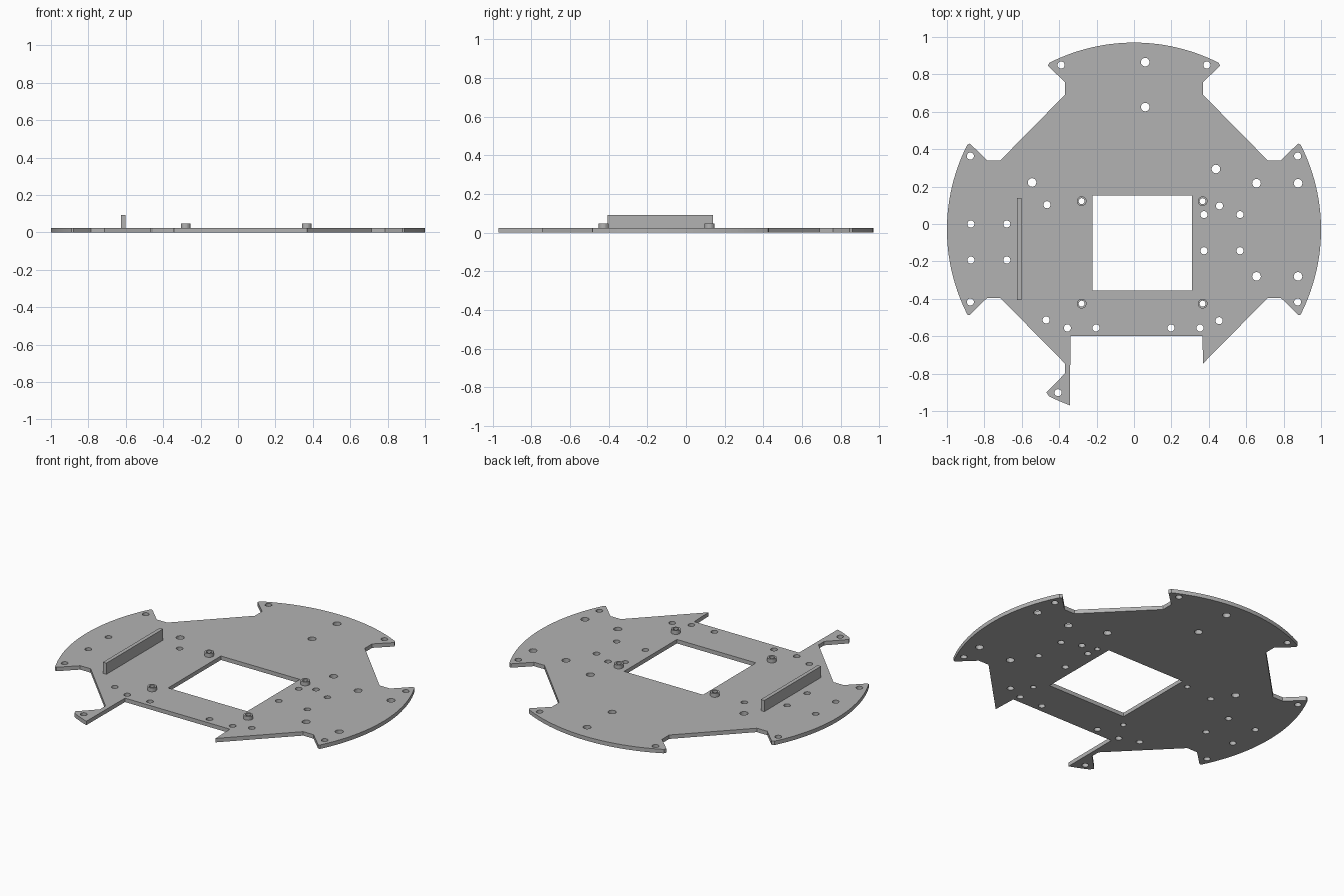
import bpy
from math import cos, sin, radians

cube = bpy.data.objects.get("Cube")
if cube:
    bpy.data.objects.remove(cube, do_unlink=True)

THICK = 0.024
CENTRE_Y = -0.03

grey = bpy.data.materials.new("plain grey")
grey.use_nodes = True
colour = (0.45, 0.45, 0.45, 1)
grey.diffuse_color = colour
grey.node_tree.nodes["Principled BSDF"].inputs["Base Color"].default_value = colour


def arc(start, end, steps, radius=1.0, centre=(0, CENTRE_Y)):
    """Points along a circular arc, angles in degrees."""
    angles = [radians(start + (end - start) * i / steps) for i in range(steps + 1)]
    return [(centre[0] + radius * cos(a), centre[1] + radius * sin(a)) for a in angles]


def circle(x, y, radius, sides=20):
    return arc(0, 360, sides, radius, (x, y))[:-1]


def rectangle(x0, x1, y0, y1):
    return [(x0, y0), (x1, y0), (x1, y1), (x0, y1)]


def mirrored(points):
    """Mirror left to right and reverse, so the outline keeps its direction."""
    return [(-x, y) for x, y in reversed(points)]


def extruded(name, loops, bottom, top):
    """Flat shape from closed loops (inner loops are holes), given a thickness."""
    curve = bpy.data.curves.new(name, "CURVE")
    curve.dimensions = "2D"
    curve.fill_mode = "BOTH"
    curve.extrude = (top - bottom) / 2
    for loop in loops:
        spline = curve.splines.new("POLY")
        spline.points.add(len(loop) - 1)
        for point, (x, y) in zip(spline.points, loop):
            point.co = (x, y, 0, 1)
        spline.use_cyclic_u = True
        spline.use_smooth = False
    curve.materials.append(grey)
    obj = bpy.data.objects.new(name, curve)
    obj.location.z = (top + bottom) / 2
    bpy.context.collection.objects.link(obj)
    bpy.ops.object.select_all(action="DESELECT")
    obj.select_set(True)
    bpy.context.view_layer.objects.active = obj
    bpy.ops.object.convert(target="MESH")
    return obj


# Outline of the base plate: rim arcs joined by wheel notches
upper_notch = [(-0.46, 0.845), (-0.37, 0.76), (-0.37, 0.69),
               (-0.715, 0.34), (-0.785, 0.34), (-0.877, 0.43)]
lower_notch = [(-0.88, -0.487), (-0.785, -0.395), (-0.715, -0.395), (-0.37, -0.745)]
left_foot = [(-0.37, -0.80), (-0.468, -0.90)] + arc(243, 250, 6)
front_gap = [(-0.34, -0.60), (0.365, -0.60)]

outline = (arc(63, 117, 28) + upper_notch + arc(153, 207, 28) + lower_notch
           + left_foot + front_gap + mirrored(lower_notch)
           + arc(-27, 27, 28) + mirrored(upper_notch))

window = rectangle(-0.222, 0.31, -0.355, 0.153)

# Screw holes: paired on both sides, singles, and wider ones
paired = [(0.39, 0.85), (0.875, 0.363), (0.875, -0.417)]
small = [(side * x, y) for x, y in paired for side in (-1, 1)]
small += [(x, y) for x in (-0.872, -0.68) for y in (0, -0.193)]
small += [(x, y) for x in (0.374, 0.567) for y in (0.05, -0.143)]
small += [(x, -0.556) for x in (-0.356, -0.203, 0.198, 0.353)]
small += [(-0.465, 0.103), (0.457, 0.097), (-0.47, -0.513),
          (0.455, -0.517), (-0.406, -0.902)]
wide = [(0.06, 0.865), (0.06, 0.625), (0.438, 0.294), (-0.545, 0.222)]
wide += [(x, y) for x in (0.655, 0.877) for y in (0.218, -0.28)]
posts = [(x, y) for x in (-0.28, 0.367) for y in (0.122, -0.426)]

holes = [circle(x, y, 0.019) for x, y in small]
holes += [circle(x, y, 0.023) for x, y in wide]
holes += [circle(x, y, 0.016) for x, y in posts]
extruded("base_plate", [outline, window] + holes, 0, THICK)

# Hollow standoffs around the window
for i, (x, y) in enumerate(posts, 1):
    extruded(f"standoff_{i}", [circle(x, y, 0.026), circle(x, y, 0.016)],
             THICK - 0.002, 0.047)

# Upright wall on the right side
extruded("upright_wall", [rectangle(-0.625, -0.602, -0.405, 0.14)], THICK - 0.002, 0.092)
